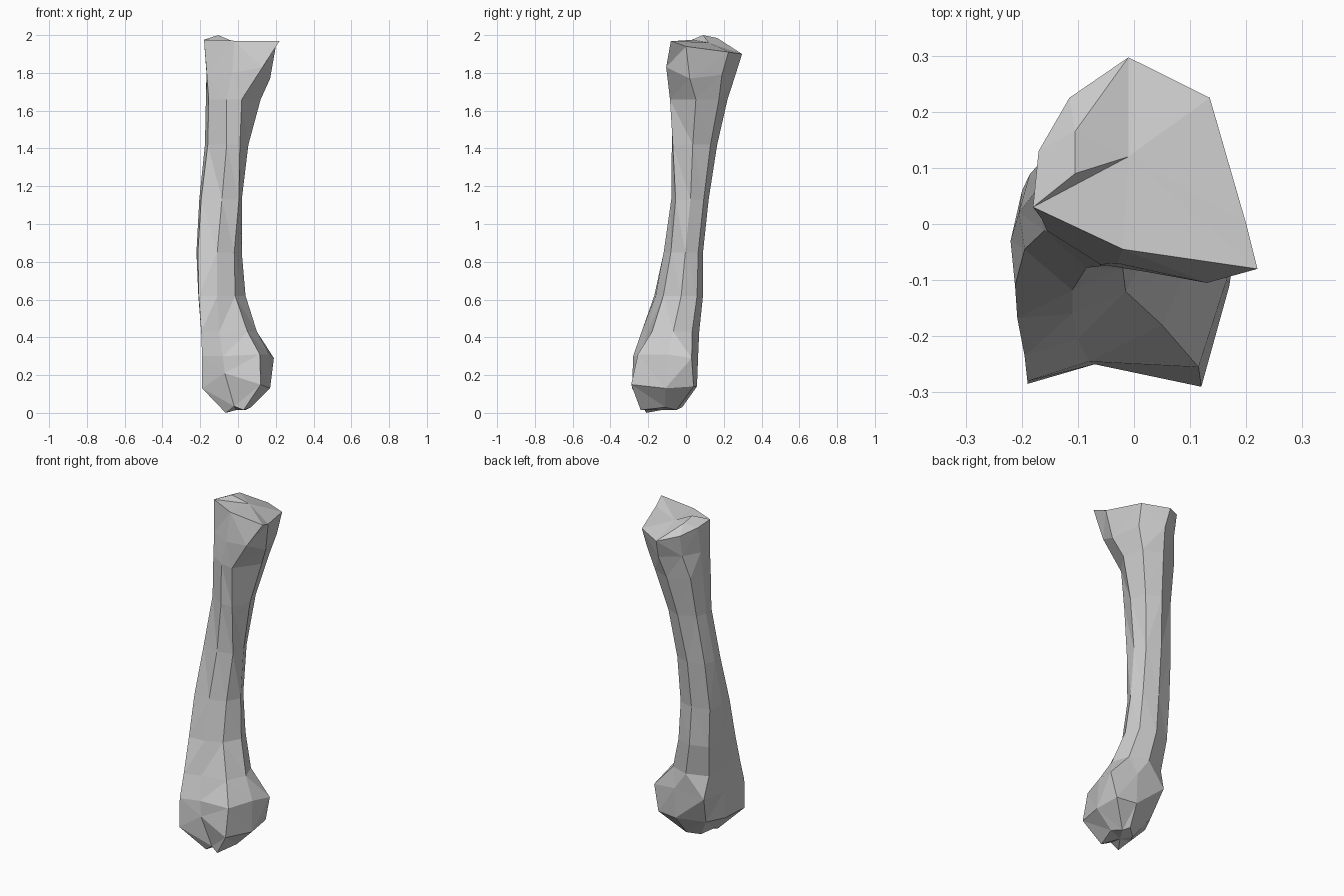
import bpy, bmesh

# Ring order everywhere: front, front-right, right, back-right, back, back-left, left, front-left


def section(z, x0, x1, y0, y1, fx, frx, fry, flx, fly):
    """Shaft section: extents, front ridge x, and the two front corners."""
    cx, hx = (x0 + x1) / 2, (x1 - x0) / 2
    depth = y1 - fry
    return [(fx, y0, z), (frx, fry, z), (x1, fry + .45 * depth, z),
            (cx + .75 * hx, y1 - .15 * depth, z), (cx, y1, z),
            (cx - .83 * hx, y1 - .18 * depth, z), (x0, .6 * fly + .4 * y1, z), (flx, fly, z)]


# Lower head: underside, notched rim, widest ring
foot = [(-.02, -.22, .035), (.03, -.24, .015), (.07, -.11, .03), (.04, -.05, .015),
        (.01, -.02, .03), (-.05, -.07, .015), (-.09, -.14, .035), (-.065, -.21, 0)]
lower_rim = [(-.07, -.25, .21), (.12, -.29, .15), (.17, -.11, .13), (.155, .04, .14),
             (.03, .058, .14), (-.125, -.01, .13), (-.18, -.12, .13), (-.19, -.285, .13)]
head = [(-.08, -.245, .3), (.115, -.255, .31), (.165, -.1, .31), (.19, .03, .29),
        (.03, .065, .32), (-.16, .06, .3), (-.19, -.09, .3), (-.19, -.28, .3)]

# Curved shaft from the lower head upward
shaft = [(.43, -.195, .10, -.205, .07, -.10, .05, -.18, -.195, -.235),
         (.62, -.21, .04, -.16, .09, -.11, -.015, -.12, -.208, -.168),
         (.85, -.22, .02, -.118, .09, -.11, -.02, -.08, -.212, -.11),
         (1.13, -.205, .02, -.078, .12, -.085, .005, -.055, -.195, -.045),
         (1.42, -.175, .055, -.075, .165, -.06, .01, -.07, -.16, -.012),
         (1.66, -.17, .12, -.072, .22, -.06, .02, -.085, -.155, -.012)]

# Neck with a jutting front-right corner, and the slanted rim of the upper head
neck = [(-.03, -.07, 1.8), (.13, -.105, 1.83), (.17, .02, 1.77), (.125, .19, 1.79),
        (0, .262, 1.79), (-.115, .2, 1.8), (-.167, .1, 1.8), (-.165, .01, 1.79)]
upper_rim = [(-.02, -.045, 1.97), (.22, -.08, 1.97), (.2, .0, 1.94), (.135, .225, 1.91),
             (-.01, .297, 1.9), (-.115, .225, 1.93), (-.17, .13, 1.96), (-.18, .03, 1.975)]

bm = bmesh.new()
rings = [foot, lower_rim, head] + [section(*s) for s in shaft] + [neck, upper_rim]
rings = [[bm.verts.new(p) for p in r] for r in rings]

# Skin between neighbouring rings
for a, b in zip(rings, rings[1:]):
    for i in range(8):
        j = (i + 1) % 8
        bm.faces.new((a[i], a[j], b[j], b[i]))

# Bottom cap
low = bm.verts.new((-.01, -.13, .015))
for i in range(8):
    bm.faces.new((rings[0][(i + 1) % 8], rings[0][i], low))

# Top joint surface: hollow centre with a raised ridge on the left
f, fr, r, br, b, bl, l, fl = rings[-1]
c, p, q = [bm.verts.new(v) for v in ((-.01, .12, 1.96), (-.105, .09, 2), (-.105, .165, 1.985))]
for tri in ((fl, f, c), (f, fr, c), (fr, r, c), (r, br, c), (br, b, c), (b, q, c),
            (q, p, c), (p, fl, c), (l, fl, p), (l, p, q), (bl, l, q), (b, bl, q)):
    bm.faces.new(tri)

# Low-poly triangles, flat shaded
bmesh.ops.triangulate(bm, faces=bm.faces[:], quad_method='SHORT_EDGE')
bmesh.ops.recalc_face_normals(bm, faces=bm.faces[:])
mesh = bpy.data.meshes.new("leg_bone")
bm.to_mesh(mesh)
bm.free()
bpy.context.collection.objects.link(bpy.data.objects.new("leg_bone", mesh))
